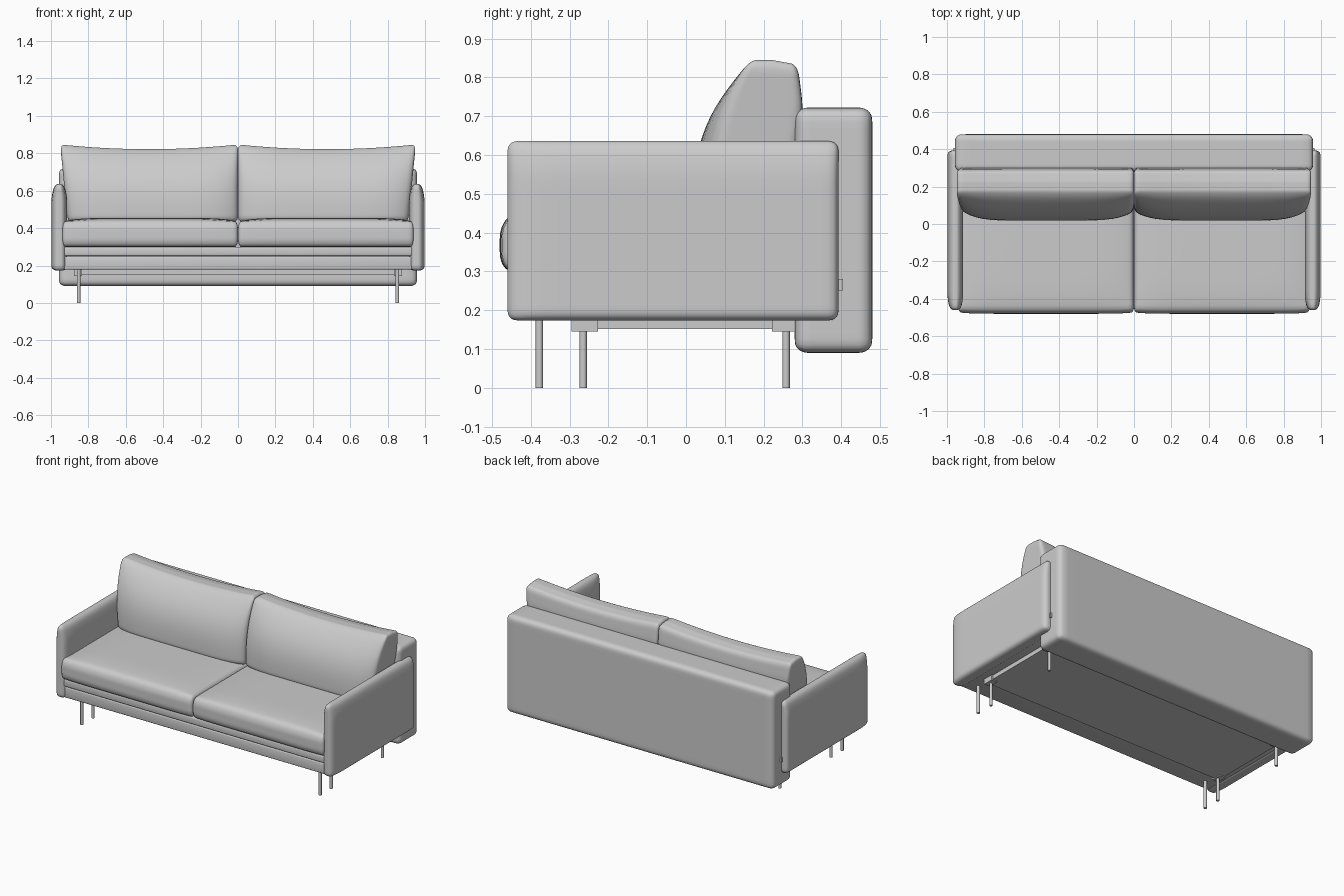
import bpy, bmesh, math
from mathutils import Vector

if "Cube" in bpy.data.objects:
    bpy.data.objects.remove(bpy.data.objects["Cube"])


def finish(name, bm, angle=40):
    bmesh.ops.recalc_face_normals(bm, faces=bm.faces)
    me = bpy.data.meshes.new(name)
    bm.to_mesh(me)
    bm.free()
    ob = bpy.data.objects.new(name, me)
    bpy.context.collection.objects.link(ob)
    bpy.ops.object.select_all(action='DESELECT')
    ob.select_set(True)
    bpy.context.view_layer.objects.active = ob
    bpy.ops.object.shade_smooth_by_angle(angle=math.radians(angle))
    return ob


def soft_box(name, lo, hi, r, deform=None, cuts=25):
    """Upholstered box with elliptical rounding r per axis and optional deform(p, u)."""
    lo, hi = Vector(lo), Vector(hi)
    mid, half = (lo + hi) / 2, (hi - lo) / 2
    bm = bmesh.new()
    bmesh.ops.create_cube(bm, size=2)
    bmesh.ops.subdivide_edges(bm, edges=bm.edges[:], cuts=cuts, use_grid_fill=True)
    for v in bm.verts:
        core, q = Vector(), Vector()
        for i in range(3):
            p = half[i] * math.sin(v.co[i] * math.pi / 2)
            lim = half[i] - r[i]
            core[i] = max(-lim, min(lim, p))
            q[i] = (p - core[i]) / r[i]
        q.normalize()
        p = core + Vector([q[i] * r[i] for i in range(3)])
        u = Vector([p[i] / half[i] for i in range(3)])
        p += mid
        v.co = deform(p, u) if deform else p
    return finish(name, bm, 60)


def block(name, lo, hi, bevel=0.004):
    lo, hi = Vector(lo), Vector(hi)
    bm = bmesh.new()
    bmesh.ops.create_cube(bm, size=1)
    for v in bm.verts:
        v.co = (lo + hi) / 2 + v.co * (hi - lo)
    if bevel:
        bmesh.ops.bevel(bm, geom=bm.edges[:], offset=bevel, segments=3,
                        profile=0.5, affect='EDGES')
    return finish(name, bm)


def rod(name, x, y, z0, z1, radius):
    bm = bmesh.new()
    bmesh.ops.create_cone(bm, cap_ends=True, segments=20, radius1=radius,
                          radius2=radius, depth=z1 - z0)
    bmesh.ops.translate(bm, verts=bm.verts, vec=(x, y, (z0 + z1) / 2))
    return finish(name, bm)


def seat_shape(p, u):
    # crowned top and bulging front edge
    crown = (1 - u.x ** 6) * (1 - max(0, -u.y) ** 6)
    if u.z > 0:
        p.z += 0.02 * crown * u.z
    if u.y < 0:
        p.y -= 0.008 * (1 - u.x ** 8) * -u.y
    return p


def back_cushion_shape(p, u):
    # leaning wedge: curved front, nearly upright rear, raised corners
    t = (u.z + 1) / 2
    front = 0.018 + 0.145 * t ** 3 + 0.05 * u.x ** 6 * (1 - t ** 3)
    rear = 0.26 + 0.04 * math.sin(min(1, t / 0.75) * math.pi / 2) ** 2
    rear -= 0.012 * max(0, (t - 0.75) / 0.25)
    y = front + (rear - front) * (u.y + 1) / 2
    return Vector((p.x, y, p.z + 0.025 * u.x ** 2 * t ** 2
                   - 0.012 * t ** 6 * max(0, u.y)))


# Backrest
soft_box("backrest", (-0.957, 0.28, 0.09), (0.957, 0.48, 0.722), (0.035, 0.035, 0.03))

# Base slabs and under-frame panel
block("upper_base", (-0.935, -0.45, 0.25), (0.935, 0.30, 0.30), 0.01)
block("lower_base", (-0.935, -0.445, 0.178), (0.935, 0.30, 0.249), 0.008)
block("under_panel", (-0.87, -0.28, 0.151), (0.87, 0.28, 0.179), 0)

for s, side in ((-1, "left"), (1, "right")):
    def span(a, b):
        return min(s * a, s * b), max(s * a, s * b)

    # Seat cushion
    x0, x1 = span(0.0, 0.94)
    soft_box(side + "_seat_cushion", (x0, -0.472, 0.30), (x1, 0.27, 0.435),
             (0.015, 0.03, 0.05), seat_shape)

    # Back cushion, tapering inwards at its outer lower corner
    def lean(p, u):
        v = back_cushion_shape(p, u)
        if u.x * s > 0:
            v.x -= s * 0.04 * u.x * s * (1 - (u.z + 1) / 2)
        return v
    x0, x1 = span(0.0, 0.95)
    soft_box(side + "_back_cushion", (x0, 0, 0.435), (x1, 0.3, 0.822),
             (0.02, 0.04, 0.03), lean)

    # Armrest, thinner towards its top and front
    def arm_shape(p, u):
        f = 1 - 0.45 * max(0, (p.z - 0.53) / 0.106) ** 2
        f *= 1 - 0.35 * max(0, (-0.36 - p.y) / 0.1) ** 2
        p.x = s * 0.9555 + (p.x - s * 0.9555) * f
        return p
    x0, x1 = span(0.913, 0.998)
    soft_box(side + "_armrest", (x0, -0.46, 0.173), (x1, 0.393, 0.636),
             (0.03, 0.025, 0.025), arm_shape)

    # Hinge bracket between arm and backrest
    x0, x1 = span(0.94, 0.965)
    block(side + "_bracket", (x0, 0.37, 0.25), (x1, 0.405, 0.28), 0)

    # Mounting blocks
    x0, x1 = span(0.835, 0.878)
    block(side + "_front_mount", (x0, -0.295, 0.145), (x1, -0.227, 0.18), 0)
    block(side + "_rear_mount", (x0, 0.222, 0.145), (x1, 0.285, 0.18), 0)

    # Legs
    for part, y in (("front", -0.378), ("middle", -0.265), ("rear", 0.258)):
        rod(f"{side}_{part}_leg", s * 0.852, y, 0, 0.18, 0.0095)
